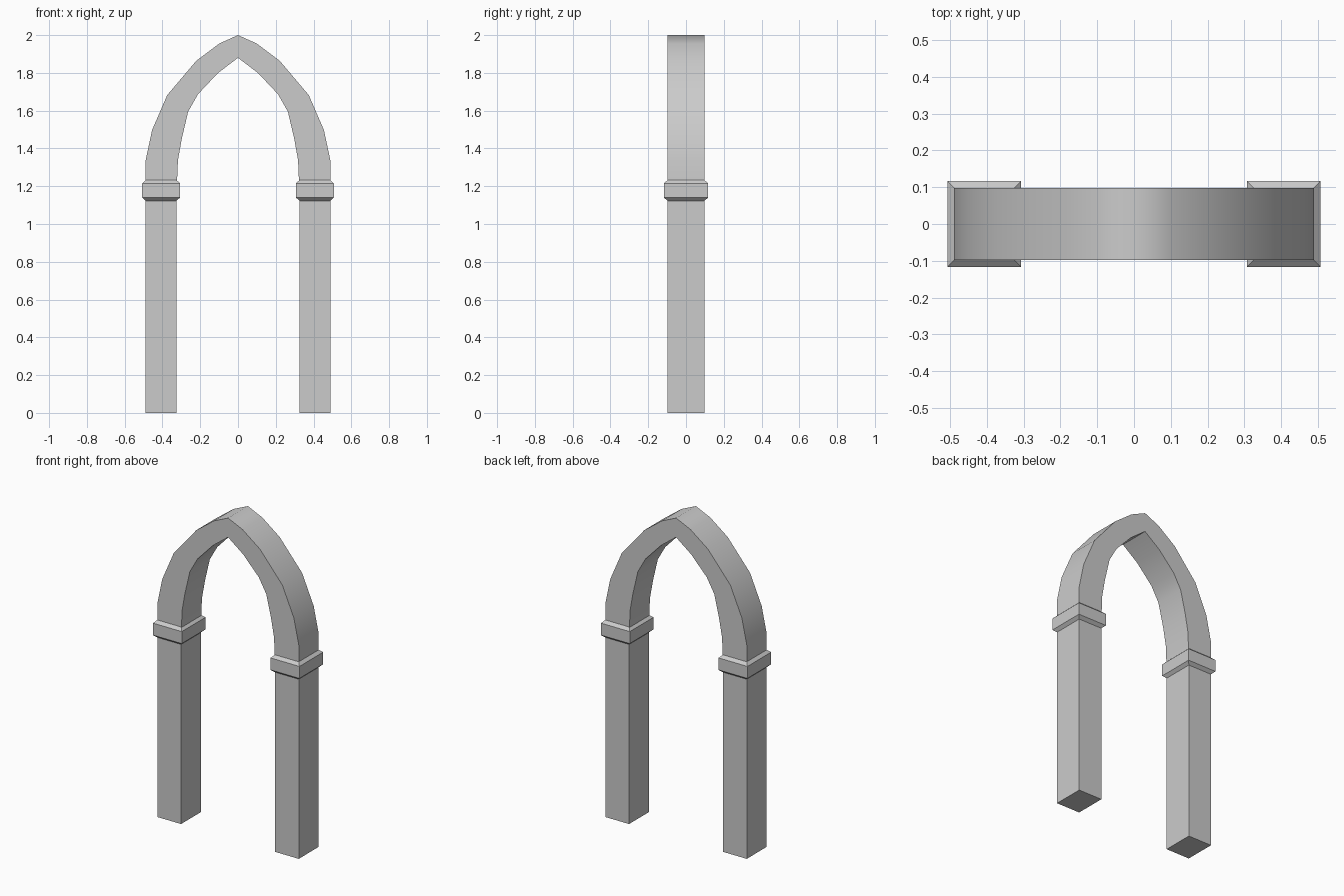
import bpy
import bmesh

if "Cube" in bpy.data.objects:
    bpy.data.objects.remove(bpy.data.objects["Cube"])

HALF_DEPTH = 0.098

# Right half of the arch, apex down to the foot: (outer x, z), (inner x, z)
PROFILE = [
    ((0.0, 2.0), (0.0, 1.88)),
    ((0.1, 1.955), (0.105, 1.80)),
    ((0.22, 1.865), (0.212, 1.687)),
    ((0.375, 1.682), (0.264, 1.595)),
    ((0.455, 1.497), (0.298, 1.45)),
    ((0.489, 1.337), (0.318, 1.337)),
    ((0.489, 1.17), (0.325, 1.17)),
    ((0.489, 0.0), (0.325, 0.0)),
]


def finish(bm, name):
    bmesh.ops.recalc_face_normals(bm, faces=bm.faces)
    mesh = bpy.data.meshes.new(name)
    bm.to_mesh(mesh)
    bm.free()
    obj = bpy.data.objects.new(name, mesh)
    bpy.context.collection.objects.link(obj)
    return obj


# Pointed arch with its two posts: a four-cornered section swept foot to foot
left = [((-o[0], o[1]), (-i[0], i[1])) for o, i in reversed(PROFILE[1:])]
bm = bmesh.new()
rings = []
for (ox, oz), (ix, iz) in left + PROFILE:
    corners = [(ox, -HALF_DEPTH, oz), (ox, HALF_DEPTH, oz),
               (ix, HALF_DEPTH, iz), (ix, -HALF_DEPTH, iz)]
    rings.append([bm.verts.new(c) for c in corners])
for a, b in zip(rings, rings[1:]):
    for k in range(4):
        n = (k + 1) % 4
        bm.faces.new((a[k], a[n], b[n], b[k]))
bm.faces.new(rings[0])
bm.faces.new(rings[-1])
arch = finish(bm, "pointed_arch")

# Smooth curve, crisp corners
bpy.ops.object.select_all(action='DESELECT')
arch.select_set(True)
bpy.context.view_layer.objects.active = arch
bpy.ops.object.shade_smooth_by_angle(angle=0.96)


# Capitals: chamfered collars around each post, (half x, half y, z) per level
LEVELS = [(0.082, 0.098, 1.123), (0.1, 0.117, 1.14),
          (0.1, 0.117, 1.215), (0.082, 0.098, 1.232)]


def capital(name, cx):
    bm = bmesh.new()
    loops = [[bm.verts.new((cx + sx * hx, sy * hy, z))
              for sx, sy in ((-1, -1), (1, -1), (1, 1), (-1, 1))]
             for hx, hy, z in LEVELS]
    for a, b in zip(loops, loops[1:]):
        for k in range(4):
            n = (k + 1) % 4
            bm.faces.new((a[k], a[n], b[n], b[k]))
    bm.faces.new(loops[0])
    bm.faces.new(loops[-1])
    return finish(bm, name)


for side, sign in (("left", -1), ("right", 1)):
    capital(side + "_capital", sign * 0.407)
